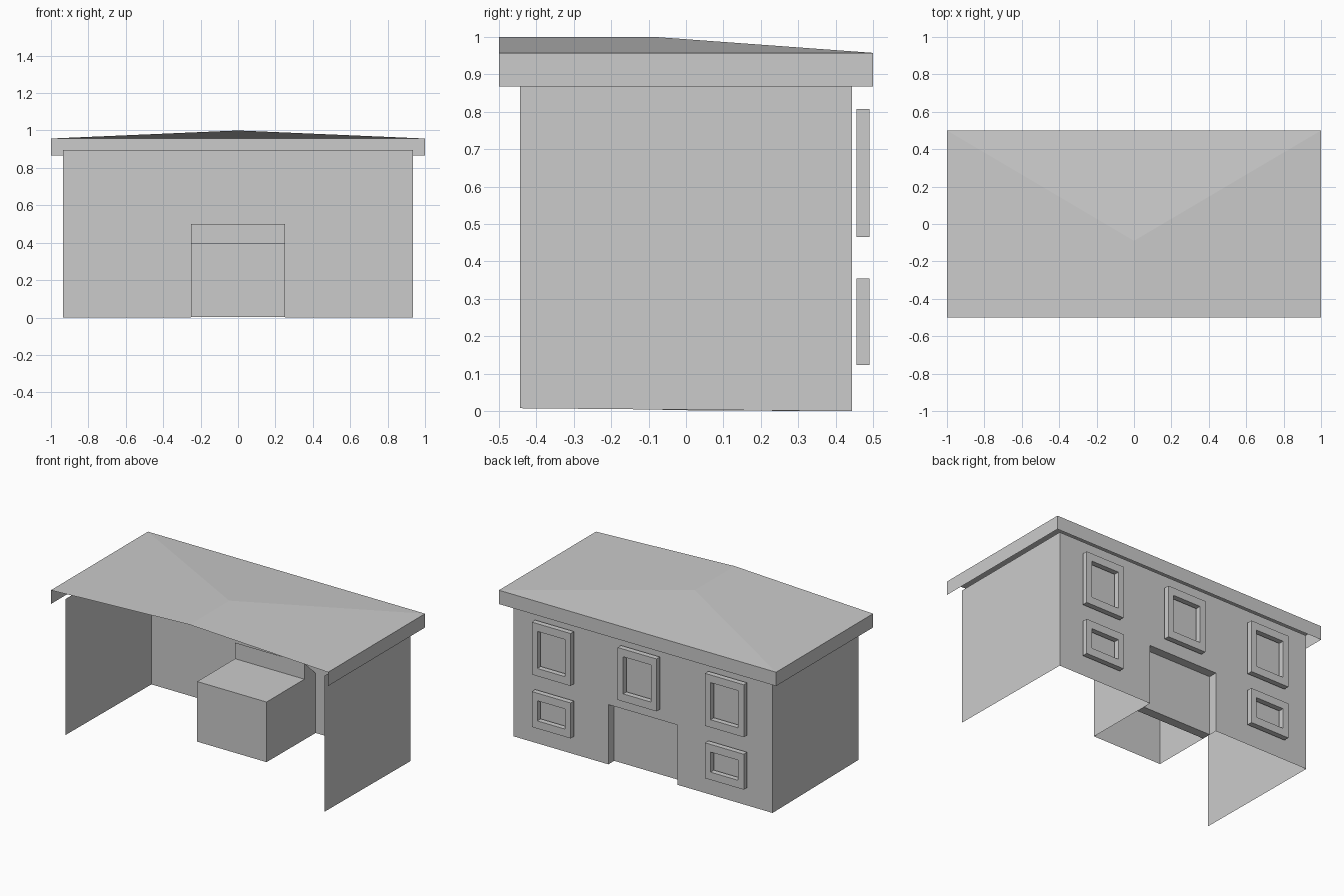
import bpy

if "Cube" in bpy.data.objects:
    bpy.data.objects.remove(bpy.data.objects["Cube"])


def make(name, verts, faces):
    """Create a mesh object from a few corner points."""
    me = bpy.data.meshes.new(name)
    me.from_pydata(verts, [], faces)
    me.update()
    ob = bpy.data.objects.new(name, me)
    bpy.context.collection.objects.link(ob)
    return ob


def polys(name, *loops):
    """One flat face per loop of points."""
    verts, faces = [], []
    for loop in loops:
        faces.append(range(len(verts), len(verts) + len(loop)))
        verts += loop
    return make(name, verts, faces)


def strip(name, profile, half):
    """Sweep a (y, z) profile across x from -half to +half."""
    n = len(profile)
    verts = [(x, y, z) for x in (-half, half) for y, z in profile]
    return make(name, verts, [(i, i + 1, n + i + 1, n + i) for i in range(n - 1)])


WX, WY, TOP = 0.935, 0.443, 0.895      # wall half width, half depth, height
DX, DZ = 0.25, 0.39                    # door half width, height
EAVE, RIM, PEAK = 0.867, 0.957, 1.0    # roof heights

# Shallow roof: open gable at the front, hip at the back
roof = []
for s in (-1, 1):
    roof.append([(s, -.5, RIM), (0, -.5, PEAK), (0, -.09, PEAK), (s, .5, RIM)][::-s])
roof.append([(1, .5, RIM), (-1, .5, RIM), (0, -.09, PEAK)][::-1])
polys("roof", *roof)

# Fascia on the sides and back only
ring = [(-1, -.5), (-1, .5), (1, .5), (1, -.5)]
polys("fascia", *[[(*b, EAVE), (*a, EAVE), (*a, RIM), (*b, RIM)]
                  for a, b in zip(ring, ring[1:])])

# Side walls, front left open
for s, side in ((-1, "left"), (1, "right")):
    polys(side + "_wall", [(s * WX, -WY, .008), (s * WX, WY, 0),
                           (s * WX, WY, TOP), (s * WX, -WY, TOP)][::s])

# Back wall with the door opening
outline = [(WX, 0), (DX, 0), (DX, DZ), (-DX, DZ), (-DX, 0), (-WX, 0), (-WX, TOP), (WX, TOP)]
polys("back_wall", [(x, WY, z) for x, z in outline])

# Recessed door: lintel, door panel, threshold, inner panel and sloped top
strip("door", [(WY, DZ), (.386, DZ), (.386, .002), (.327, .002),
               (.327, .5), (WY, DZ)], DX)

# Entry box behind the door, open underneath
strip("entry_box", [(.327, .395), (-.063, .395), (-.063, .003)], DX)
side = [(-.063, .003), (WY, 0), (WY, DZ), (.327, .5), (.327, .395), (-.063, .395)]
polys("entry_sides", *[[(s * DX, y, z) for y, z in side][::s] for s in (-1, 1)])


# Window frames standing just off the back wall
def window(name, cx, z0, z1, w=.14, bx=.04, bz=.05, y0=.455, y1=.49):
    verts = []
    for y in (y0, y1):
        for dx, dz in ((0, 0), (bx, bz)):
            verts += [(cx - w + dx, y, z0 + dz), (cx + w - dx, y, z0 + dz),
                      (cx + w - dx, y, z1 - dz), (cx - w + dx, y, z1 - dz)]
    faces = []
    loops = (0, 8, 12, 4)              # outer back, outer front, inner front, inner back
    for a, b in zip(loops, loops[1:] + loops[:1]):
        for i in range(4):
            j = (i + 1) % 4
            faces.append((a + i, b + i, b + j, a + j))
    make(name, verts, faces)


for i, cx in enumerate((-.62, .01, .63)):
    window(f"upper_window_{i}", cx, .465, .807)
for i, cx in enumerate((-.62, .63)):
    window(f"lower_window_{i}", cx, .123, .354)
